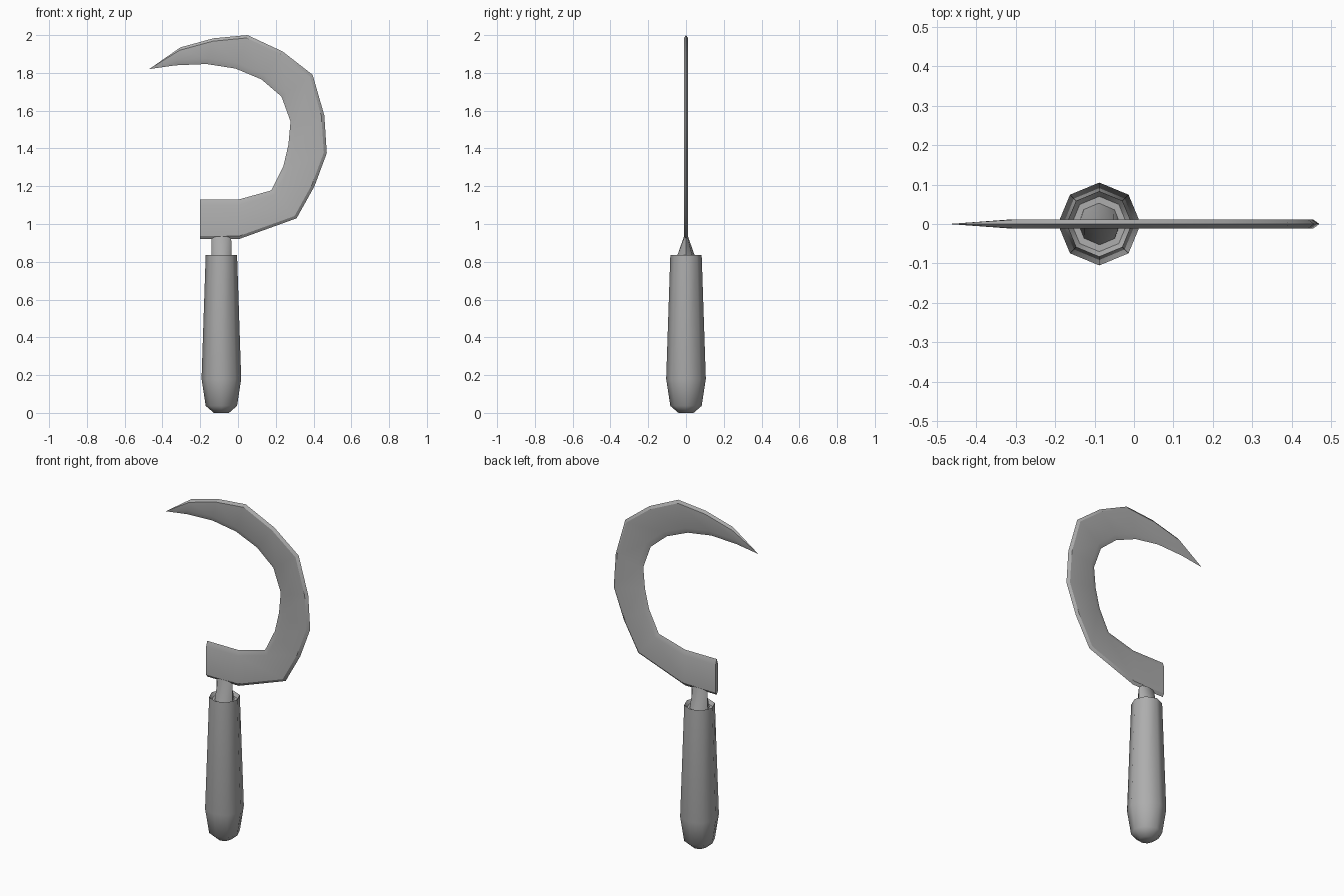
import bpy, bmesh
from math import sin, cos, pi, radians
from mathutils import Vector

if "Cube" in bpy.data.objects:
    bpy.data.objects.remove(bpy.data.objects["Cube"], do_unlink=True)

GREY = (0.42, 0.42, 0.42, 1)
mat = bpy.data.materials.new("plain grey")
mat.use_nodes = True
mat.diffuse_color = GREY
mat.node_tree.nodes["Principled BSDF"].inputs["Base Color"].default_value = GREY

AXIS = -0.088  # handle centre in x


def loft(name, rings, angle):
    """Skin closed rings of points, cap both ends, shade smooth by angle."""
    bm = bmesh.new()
    loops = [[bm.verts.new(p) for p in ring] for ring in rings]
    n = len(loops[0])
    for a, b in zip(loops, loops[1:]):
        for i in range(n):
            j = (i + 1) % n
            bm.faces.new((a[i], a[j], b[j], b[i]))
    bm.faces.new(loops[0])
    bm.faces.new(loops[-1])
    bmesh.ops.remove_doubles(bm, verts=bm.verts[:], dist=0.0002)
    bmesh.ops.recalc_face_normals(bm, faces=bm.faces[:])
    mesh = bpy.data.meshes.new(name)
    bm.to_mesh(mesh)
    bm.free()
    mesh.materials.append(mat)
    obj = bpy.data.objects.new(name, mesh)
    bpy.context.collection.objects.link(obj)
    bpy.ops.object.select_all(action='DESELECT')
    obj.select_set(True)
    bpy.context.view_layer.objects.active = obj
    bpy.ops.object.shade_smooth_by_angle(angle=radians(angle))
    return obj


def octagon(rx, ry, z):
    return [(AXIS + rx * cos(i * pi / 4), ry * sin(i * pi / 4), z) for i in range(8)]


# Handle: rounded butt, long taper, recessed top
handle = [(0.04, 0), (0.083, 0.037), (0.105, 0.18), (0.083, 0.835), (0.07, 0.815)]
loft("handle", [octagon(r, r, z) for r, z in handle], 50)

# Neck: flattens in y toward the blade
loft("neck", [octagon(0.054, 0.056, 0.805), octagon(0.052, 0.012, 0.93),
              octagon(0.05, 0.008, 0.95)], 50)

# Blade: matching outer and inner edge points, from the heel to the tip
outer = [(-0.2, 0.92), (0.005, 0.92), (0.31, 1.03), (0.405, 1.2), (0.47, 1.375),
         (0.457, 1.575), (0.395, 1.79), (0.237, 1.913), (0.05, 2.0),
         (-0.13, 1.983), (-0.305, 1.935), (-0.47, 1.82)]
inner = [(-0.2, 1.13), (0.005, 1.13), (0.177, 1.178), (0.24, 1.305), (0.267, 1.42),
         (0.278, 1.543), (0.23, 1.675), (0.125, 1.765), (-0.013, 1.823),
         (-0.167, 1.847), (-0.33, 1.84), (-0.47, 1.82)]


def blade_ring(o, i):
    """Six-sided section: flat cheeks with a bevel to each edge."""
    o, i = Vector((o[0], 0, o[1])), Vector((i[0], 0, i[1]))
    across = i - o
    width = across.length
    size = min(1, width / 0.1)
    side = Vector((0, 0.011 * size, 0))
    step = across.normalized() if width else across
    back, edge = o + step * 0.016 * size, i - step * 0.03 * size
    return [o, back + side, edge + side, i, edge - side, back - side]


loft("blade", [blade_ring(o, i) for o, i in zip(outer, inner)], 30)
